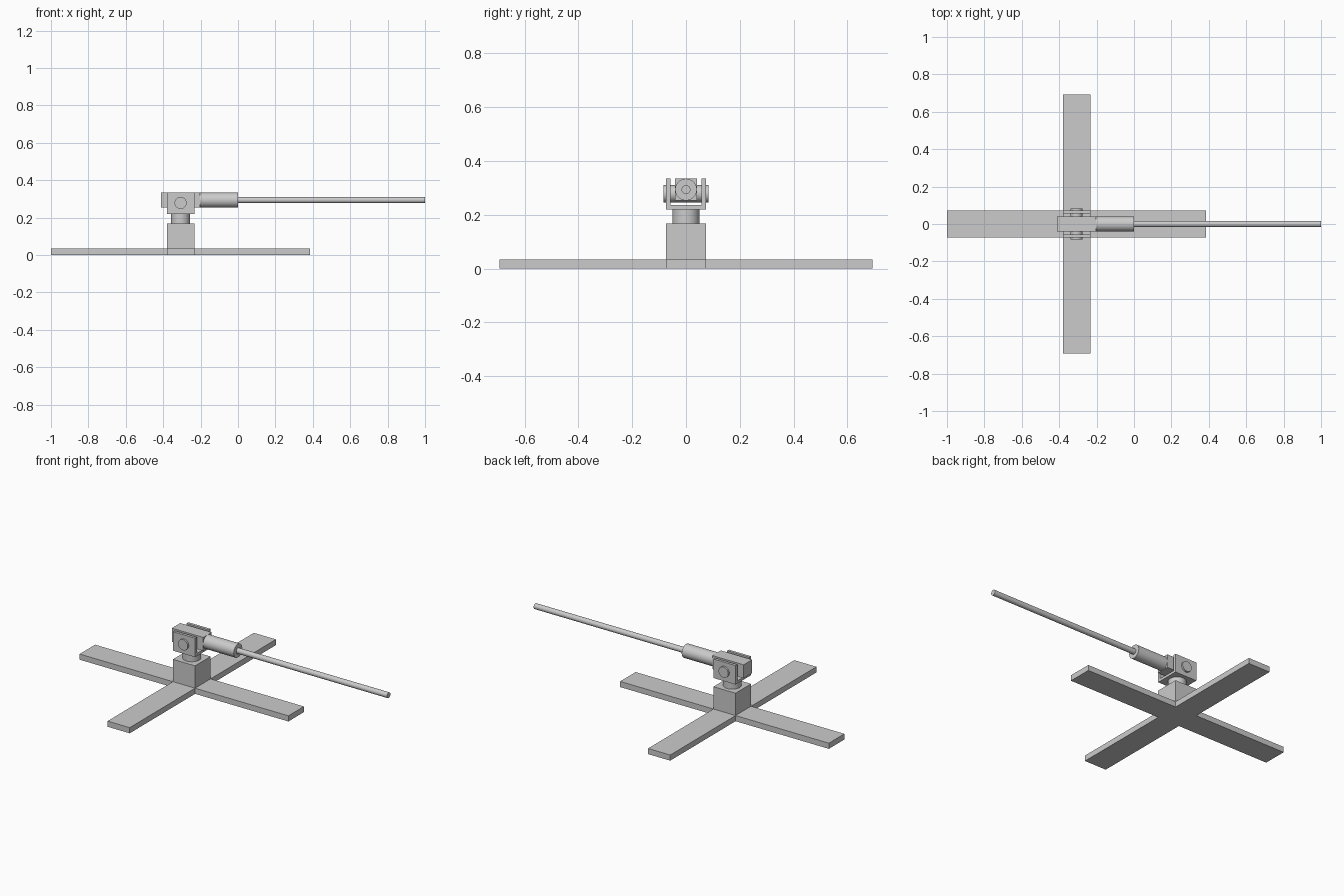
import bpy
from math import pi

if "Cube" in bpy.data.objects:
    bpy.data.objects.remove(bpy.data.objects["Cube"])

CX = -0.307   # centre of the stand
HALF = 0.0735   # half width of the feet, post and fork


def box(name, x0, x1, y0, y1, z0, z1):
    bpy.ops.mesh.primitive_cube_add(size=1, location=((x0 + x1) / 2, (y0 + y1) / 2, (z0 + z1) / 2))
    ob = bpy.context.object
    ob.name = name
    ob.scale = (x1 - x0, y1 - y0, z1 - z0)
    bpy.ops.object.transform_apply(location=False, rotation=False, scale=True)
    return ob


def cylinder(name, radius, length, centre, rotation=(0, 0, 0)):
    bpy.ops.mesh.primitive_cylinder_add(vertices=48, radius=radius, depth=length,
                                        location=centre, rotation=rotation)
    ob = bpy.context.object
    ob.name = name
    bpy.ops.object.shade_smooth_by_angle()
    return ob


# Cross base and post
box("base_long_foot", CX - 0.693, CX + 0.693, -HALF, HALF, 0, 0.034)
for side, s in (("front", -1), ("back", 1)):
    y = sorted((s * HALF, s * 0.693))
    box(side + "_foot", CX - HALF, CX + HALF, y[0], y[1], 0, 0.034)
box("post", CX - HALF, CX + HALF, -HALF, HALF, 0.034, 0.168)

# Swivel and fork
cylinder("swivel", 0.05, 0.054, (CX, 0, 0.194))
box("fork_floor", CX - HALF, CX + HALF, -HALF, HALF, 0.220, 0.236)
for side, s in (("front", -1), ("back", 1)):
    y = sorted((s * 0.057, s * HALF))
    box(side + "_fork_cheek", CX - HALF, CX + HALF, y[0], y[1], 0.236, 0.334)
cylinder("pivot_pin", 0.032, 0.168, (CX, 0, 0.278), (pi / 2, 0, 0))

# Tilting head, sleeve and rod
box("head_block", -0.411, -0.203, -0.04, 0.04, 0.253, 0.334)
cylinder("sleeve", 0.0405, 0.203, (-0.1015, 0, 0.2935), (0, pi / 2, 0))
cylinder("rod", 0.0165, 1.1, (0.45, 0, 0.2935), (0, pi / 2, 0))
